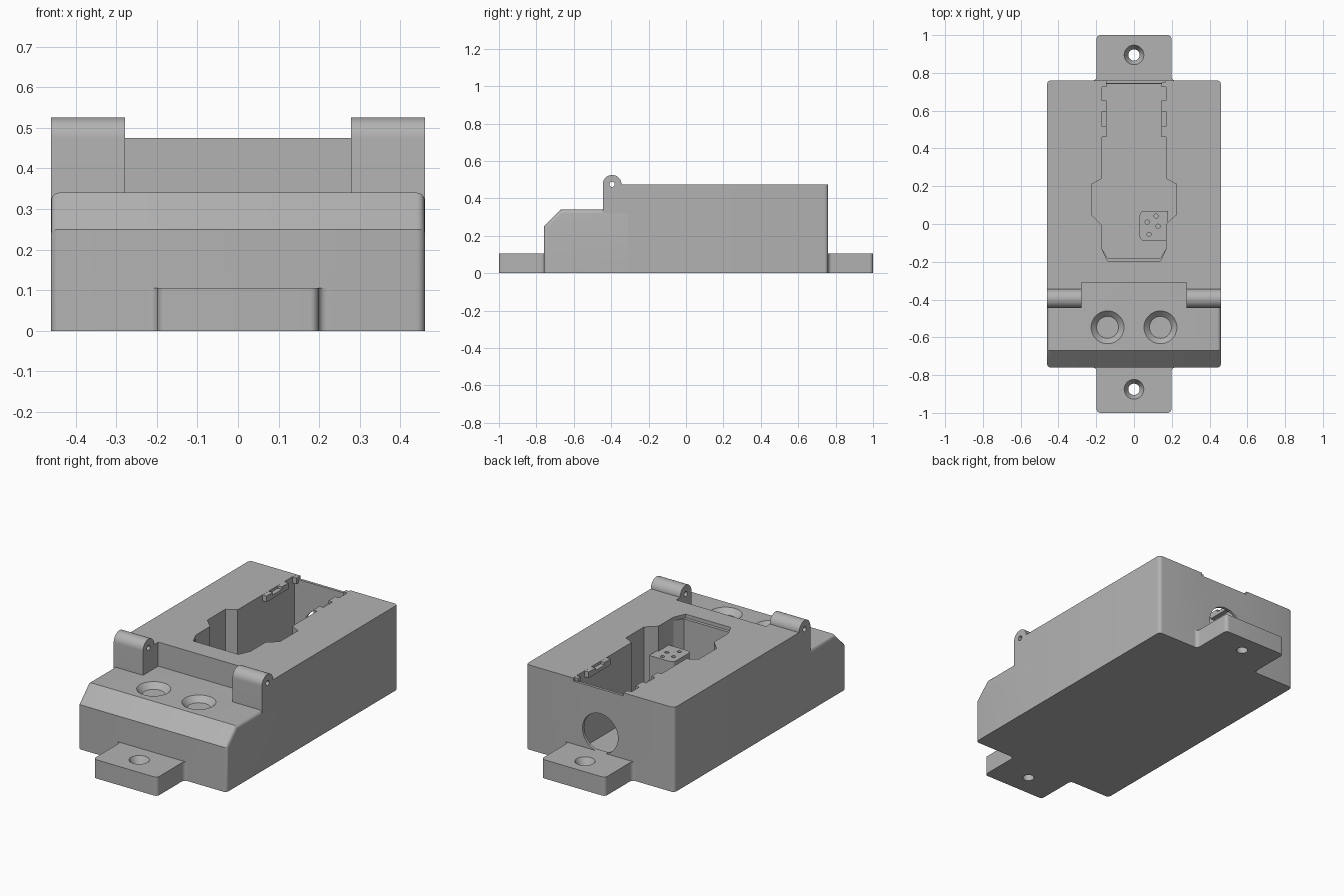
import bpy, bmesh
from math import sin, cos, pi, radians
from mathutils import Vector

if "Cube" in bpy.data.objects:
    bpy.data.objects.remove(bpy.data.objects["Cube"])

grey = bpy.data.materials.new("plain grey")
grey.use_nodes = True
grey.diffuse_color = (0.45, 0.45, 0.45, 1)
grey.node_tree.nodes["Principled BSDF"].inputs["Base Color"].default_value = (0.45, 0.45, 0.45, 1)


def finish(name, bm):
    bmesh.ops.recalc_face_normals(bm, faces=bm.faces)
    mesh = bpy.data.meshes.new(name)
    bm.to_mesh(mesh)
    bm.free()
    mesh.materials.append(grey)
    ob = bpy.data.objects.new(name, mesh)
    bpy.context.collection.objects.link(ob)
    return ob


def prism(name, pts, lo, hi, axis="z", round_edge=None, radius=0.02):
    """Extrude an outline along x (points are y, z) or z (points are x, y)."""
    bm = bmesh.new()
    place = (lambda a, b, h: (h, a, b)) if axis == "x" else (lambda a, b, h: (a, b, h))
    face = bm.faces.new([bm.verts.new(place(a, b, lo)) for a, b in pts])
    shift = Vector(place(0, 0, hi - lo))
    top = bmesh.ops.extrude_face_region(bm, geom=[face])["geom"]
    bmesh.ops.translate(bm, vec=shift, verts=[v for v in top if isinstance(v, bmesh.types.BMVert)])
    if round_edge:
        edges = [e for e in bm.edges if round_edge(*[v.co for v in e.verts])]
        bmesh.ops.bevel(bm, geom=edges, offset=radius, segments=5, profile=0.5, affect="EDGES")
    return finish(name, bm)


def rect(x0, x1, y0, y1):
    return [(x0, y0), (x1, y0), (x1, y1), (x0, y1)]


def arc(cx, cy, r, start, end, n=8):
    angles = [radians(start + (end - start) * i / n) for i in range(n + 1)]
    return [(cx + r * cos(a), cy + r * sin(a)) for a in angles]


def cone(name, x, y, z0, z1, r0, r1):
    bm = bmesh.new()
    bmesh.ops.create_cone(bm, cap_ends=True, segments=40, radius1=r0, radius2=r1, depth=z1 - z0)
    bmesh.ops.translate(bm, vec=(x, y, (z0 + z1) / 2), verts=bm.verts)
    return finish(name, bm)


def cut(ob, *cutters):
    bpy.context.view_layer.objects.active = ob
    for c in cutters:
        mod = ob.modifiers.new("cut", "BOOLEAN")
        mod.operation = "DIFFERENCE"
        mod.solver = "EXACT"
        mod.object = c
        bpy.ops.object.modifier_apply(modifier=mod.name)
        bpy.data.objects.remove(c)


W, FRONT, BACK, TOP, LEDGE = 0.46, -0.31, 0.76, 0.475, 0.34
FLOOR = 0.05


def upright_back(a, b):
    return abs(a.z - b.z) > 0.1 and a.y > 0.5 and b.y > 0.5


# Main housing
body = prism("housing", rect(-W, W, FRONT, BACK), 0, TOP, round_edge=upright_back)

# Deep pocket following the held device's outline
pocket = [(-0.17, 0.745), (-0.17, 0.24), (-0.225, 0.21), (-0.225, 0.05), (-0.17, -0.005),
          (-0.17, -0.13), (-0.14, -0.18), (0.14, -0.18), (0.17, -0.13), (0.17, 0.0),
          (0.19, 0.02), (0.225, 0.05), (0.225, 0.21), (0.17, 0.24), (0.17, 0.745)]
step = [(-0.17, -0.13), (-0.14, -0.197), (0.14, -0.197), (0.17, -0.13)]
cable_hole = prism("cable_cutter", [(x, z) for x, z in arc(0, 0.21, 0.11, 0, 351, 39)], 0, 0.3)
for v in cable_hole.data.vertices:
    v.co = (v.co.x, 0.65 + v.co.z, v.co.y)
cable_hole.data.flip_normals()
cut(body, prism("pocket_cutter", pocket, FLOOR, 0.6),
    prism("step_cutter", step, 0.455, 0.6),
    prism("rim_cutter", rect(-0.145, 0.165, 0.7, 0.8), 0.458, 0.6),
    cable_hole)

# Retaining lips along the pocket rim, each with a shallow recess
for side, s in (("right", -1), ("left", 1)):
    inner, outer = sorted((s * 0.145, s * 0.18))
    lip = prism(side + "_pocket_lip", rect(inner, outer, 0.46, 0.655), 0.44, TOP - 0.0005)
    cut(lip, prism("recess_cutter", rect(inner - 0.01, outer + 0.01, 0.515, 0.595), 0.46, 0.6))
    prism(side + "_rear_lip", rect(inner, outer, 0.725, 0.75), 0.44, TOP - 0.0005)

# Connector block with four contact holes
block = prism("connector_block", rect(0.03, 0.18, -0.09, 0.07), FLOOR - 0.01, 0.335,
              round_edge=lambda a, b: abs(a.z - b.z) > 0.1 and a.x < 0.1, radius=0.025)
cut(block, *[cone("contact_cutter", x, y, 0.25, 0.4, 0.011, 0.011)
             for x, y in ((0.117, 0.042), (0.07, 0.01), (0.127, -0.012), (0.08, -0.055))])

# Front ledge with sloped nose and rounded sides
ledge_profile = [(-0.30, 0), (-0.76, 0), (-0.76, 0.25), (-0.67, LEDGE), (-0.30, LEDGE)]


def ledge_side(a, b):
    along_side = abs(a.x - b.x) < 0.01
    return along_side and max(a.z, b.z) > 0.1 and min(a.y, b.y) < -0.5


ledge = prism("front_ledge", ledge_profile, -W, W, "x", ledge_side)
cut(ledge, *[cone("dish_cutter", x, -0.547, LEDGE - 0.03, LEDGE + 0.03, 0.058, 0.116)
             for x in (-0.14, 0.14)])

# Hinge cheeks with rounded barrels and pin holes
cheek = [(-0.445, 0.318), (-0.30, 0.318), (-0.30, TOP)] + arc(-0.395, TOP, 0.05, 0, 180, 24)
for side, lo, hi in (("right", -W, -0.278), ("left", 0.278, W)):
    hinge = prism(side + "_hinge", cheek, lo, hi, "x")
    cut(hinge, prism("pin_cutter", arc(-0.395, TOP, 0.014, 0, 345, 23), lo - 0.1, hi + 0.1, "x"))

# Mounting tabs with filleted roots and countersunk screw holes
half = [(0.22, 0.74)] + arc(0.218, 0.78, 0.02, 270, 180) + arc(0.178, 0.98, 0.02, 0, 90)
outline = half + [(-x, y) for x, y in reversed(half)]
for end, s, hole_y in (("rear", 1, 0.895), ("front", -1, -0.875)):
    tab = prism(end + "_mounting_tab", [(x, s * y) for x, y in outline], 0, 0.105)
    cut(tab, cone("screw_cutter", 0, hole_y, -0.1, 0.2, 0.03, 0.03),
        cone("sink_cutter", 0, hole_y, 0.065, 0.145, 0.03, 0.074))

# Smooth rounded surfaces, keep real edges sharp
for ob in bpy.data.objects:
    if ob.type == "MESH":
        ob.select_set(True)
bpy.ops.object.shade_smooth_by_angle(angle=radians(25))
